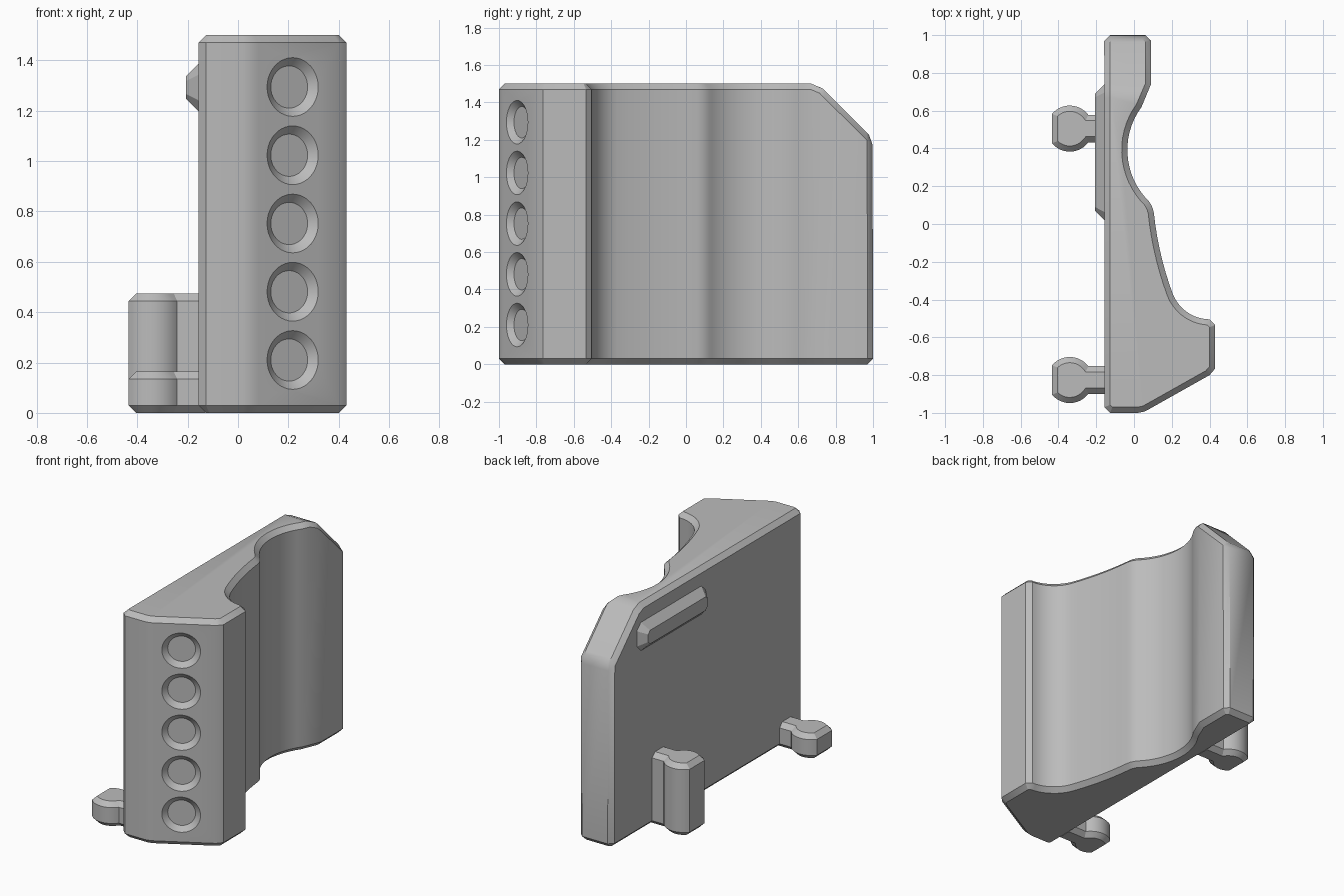
import bpy, bmesh, math
from mathutils import Vector

if "Cube" in bpy.data.objects:
    bpy.data.objects.remove(bpy.data.objects["Cube"])

grey = bpy.data.materials.new("plain grey")
grey.use_nodes = True
grey.diffuse_color = (0.5, 0.5, 0.5, 1)
grey.node_tree.nodes["Principled BSDF"].inputs["Base Color"].default_value = (0.5, 0.5, 0.5, 1)

CHAMFER = 0.03


def arc(a, m, b, n):
    """Points on the circle through a, m and b, from a to b."""
    (ax, ay), (mx, my), (bx, by) = a, m, b
    d = 2 * (ax * (my - by) + mx * (by - ay) + bx * (ay - my))
    sa, sm, sb = ax * ax + ay * ay, mx * mx + my * my, bx * bx + by * by
    cx = (sa * (my - by) + sm * (by - ay) + sb * (ay - my)) / d
    cy = (sa * (bx - mx) + sm * (ax - bx) + sb * (mx - ax)) / d
    r = math.hypot(ax - cx, ay - cy)
    t0 = math.atan2(ay - cy, ax - cx)
    sweep = (math.atan2(by - cy, bx - cx) - t0) % math.tau
    to_mid = (math.atan2(my - cy, mx - cx) - t0) % math.tau
    if to_mid > sweep:
        sweep -= math.tau
    return [(cx + r * math.cos(t0 + sweep * i / n), cy + r * math.sin(t0 + sweep * i / n))
            for i in range(n + 1)]


def finish(name, bm, smooth=True):
    bmesh.ops.recalc_face_normals(bm, faces=bm.faces[:])
    mesh = bpy.data.meshes.new(name)
    bm.to_mesh(mesh)
    bm.free()
    mesh.materials.append(grey)
    ob = bpy.data.objects.new(name, mesh)
    bpy.context.collection.objects.link(ob)
    if smooth:
        smooth_shade(ob)
    return ob


def smooth_shade(ob):
    bpy.ops.object.select_all(action='DESELECT')
    ob.select_set(True)
    bpy.context.view_layer.objects.active = ob
    bpy.ops.object.shade_smooth_by_angle(angle=math.radians(30))


def prism(outline, height, cuts=()):
    """Extrude an outline, slice it by planes, then chamfer its upper and lower rims."""
    pts = []
    for p in outline:
        if not pts or math.dist(p, pts[-1]) > 1e-4:
            pts.append(p)
    bm = bmesh.new()
    base = bm.faces.new([bm.verts.new((x, y, 0)) for x, y in pts])
    up = bmesh.ops.extrude_face_region(bm, geom=[base], use_keep_orig=True)["geom"]
    bmesh.ops.translate(bm, vec=(0, 0, height),
                        verts=[v for v in up if isinstance(v, bmesh.types.BMVert)])
    for co, no in cuts:
        cut = bmesh.ops.bisect_plane(bm, geom=bm.verts[:] + bm.edges[:] + bm.faces[:],
                                     plane_co=co, plane_no=no, clear_outer=True)["geom_cut"]
        bmesh.ops.contextual_create(bm, geom=[e for e in cut if isinstance(e, bmesh.types.BMEdge)])
    bmesh.ops.recalc_face_normals(bm, faces=bm.faces[:])
    bm.normal_update()
    rim = [e for e in bm.edges if len(e.link_faces) == 2
           and sum(abs(f.normal.z) > 0.1 for f in e.link_faces) == 1]
    bmesh.ops.bevel(bm, geom=rim, offset=CHAMFER, offset_type='OFFSET', segments=1,
                    profile=0.5, affect='EDGES', clamp_overlap=False)
    return bm


# Body: flat back, wavy grip side, sloped rear top corner
outline = [(-0.157, -0.97), (-0.127, -1), (0.02, -1), (0.055, -0.993), (0.08, -0.98),
           (0.40, -0.80), (0.43, -0.765), (0.43, -0.535)]
outline += arc((0.40, -0.505), (0.255, -0.445), (0.205, -0.37), 9)
outline += arc((0.205, -0.37), (0.142, -0.16), (0.105, 0.06), 7)
outline += arc((0.105, 0.06), (0.09, 0.103), (0.06, 0.14), 4)
outline += arc((0.06, 0.14), (-0.035, 0.38), (0.04, 0.62), 14)
outline += [(0.09, 0.74), (0.09, 0.97), (0.06, 1), (-0.127, 1), (-0.157, 0.97)]
slope = [(Vector((0, 0.73, 1.475)), Vector((0, 1, 1))),
         (Vector((0, 0.67, 1.5)), Vector((0, 0.025, 0.06)))]
body = finish("body", prism(outline, 1.5, slope), smooth=False)

# Row of shallow tapered dimples in the slanted front face
normal = Vector((0.18, -0.32, 0)).normalized()
turn = normal.to_track_quat('Z', 'Y').to_matrix().to_4x4()
bm = bmesh.new()
depth, lip = 0.028, 0.02
for i in range(5):
    mat = turn.copy()
    mat.translation = Vector((0.217, -0.903, 0.21 + 0.271 * i)) + normal * (lip - depth) / 2
    bmesh.ops.create_cone(bm, cap_ends=True, segments=40, radius1=0.084,
                          radius2=0.14, depth=depth + lip, matrix=mat)
cutter = finish("dimple_cutter", bm, smooth=False)
cutter.hide_render = True
bpy.ops.object.select_all(action='DESELECT')
bpy.context.view_layer.objects.active = body
body.select_set(True)
boolean = body.modifiers.new("dimples", 'BOOLEAN')
boolean.operation = 'DIFFERENCE'
boolean.solver = 'EXACT'
boolean.object = cutter
bpy.ops.object.modifier_apply(modifier=boolean.name)
bpy.data.objects.remove(cutter)
smooth_shade(body)

# Two clips: rounded head with a flat end, on a narrow stem
for name, y, height in (("rear_clip", 0.505, 0.475), ("front_clip", -0.826, 0.165)):
    shape = [(-0.1, -0.073), (-0.1, 0.073)]
    shape += arc((-0.242, 0.073), (-0.34, 0.122), (-0.434, 0.078), 12)
    shape += arc((-0.434, -0.078), (-0.34, -0.122), (-0.242, -0.073), 12)
    finish(name, prism([(px, py + y) for px, py in shape], height))

# Tapered ridge high on the flat side
bm = bmesh.new()
rings = []
for x, half_y, half_z, corner in ((-0.14, 0.375, 0.11, 0.05), (-0.207, 0.31, 0.045, 0.02)):
    ring = []
    for sy, sz in ((1, 1), (-1, 1), (-1, -1), (1, -1)):
        pair = [(sy * half_y, sz * (half_z - corner)), (sy * (half_y - corner), sz * half_z)]
        if sy * sz < 0:
            pair.reverse()
        ring += [bm.verts.new((x, 0.38 + a, 1.292 + b)) for a, b in pair]
    bm.faces.new(ring)
    rings.append(ring)
for i in range(8):
    j = (i + 1) % 8
    bm.faces.new((rings[0][i], rings[0][j], rings[1][j], rings[1][i]))
finish("side_ridge", bm)
